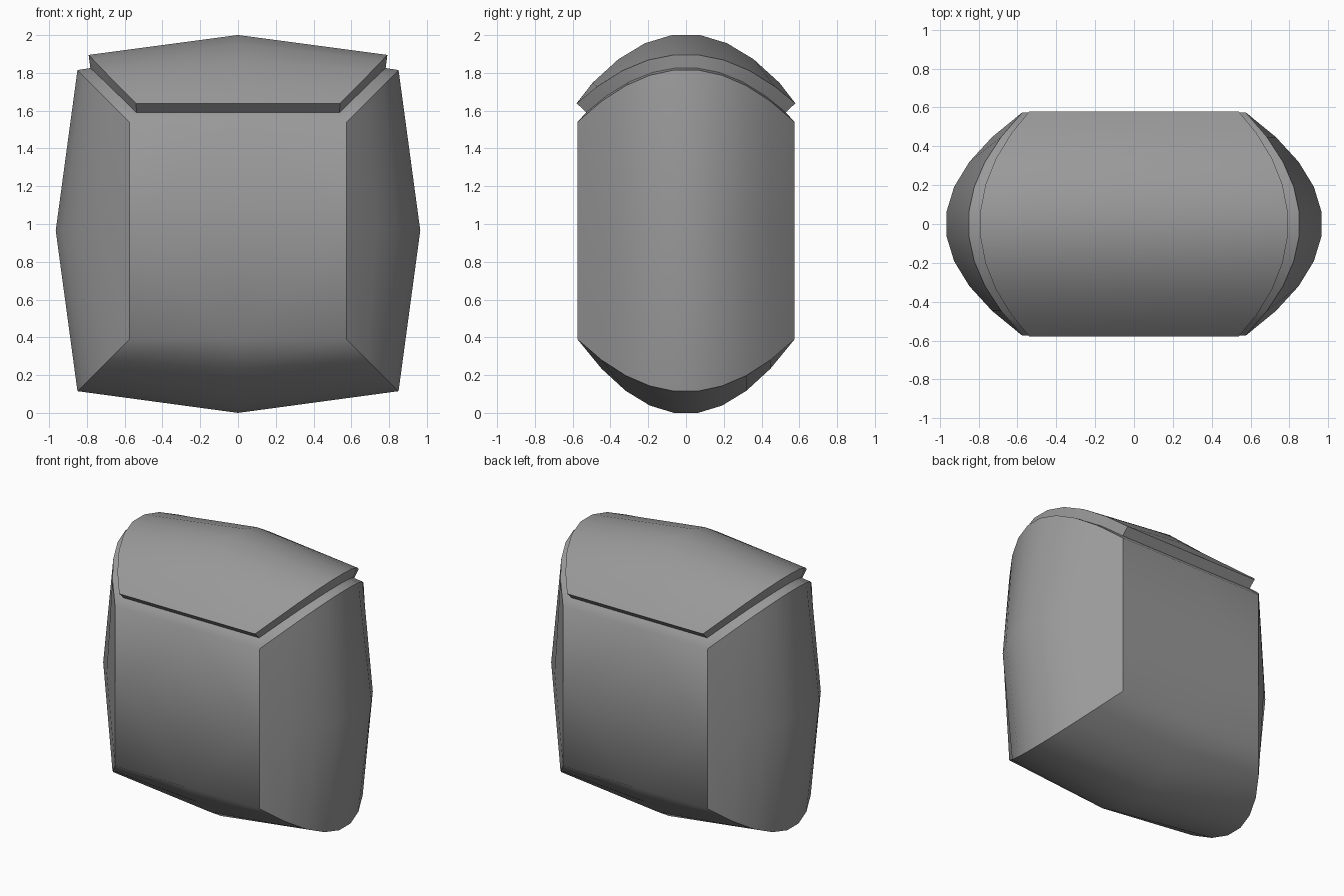
import bpy
import bmesh

if "Cube" in bpy.data.objects:
    bpy.data.objects.remove(bpy.data.objects["Cube"])

CZ = 0.965        # height of the body centre
HALF_Y = 0.575    # half depth
SEG = 9           # arc segments front to back


def bulge(peak, t):
    """Half-extent along the parabolic arc, t from -1 (front) to 1 (back)."""
    k = (t * t - 1 / SEG**2) / (1 - 1 / SEG**2)
    return peak + (0.575 - peak) * k


bm = bmesh.new()

# Body: eight-point rings (corners and edge midpoints) lofted front to back
rings = []
for i in range(SEG + 1):
    t = 2 * i / SEG - 1
    c, m = bulge(0.85, t), bulge(CZ, t)
    outline = [(-c, c), (0, m), (c, c), (m, 0), (c, -c), (0, -m), (-c, -c), (-m, 0)]
    rings.append([bm.verts.new((x, t * HALF_Y, z + CZ)) for x, z in outline])

top = []
for a, b in zip(rings, rings[1:]):
    for j in range(8):
        k = (j + 1) % 8
        f = bm.faces.new((a[j], a[k], b[k], b[j]))
        if j < 2:
            top.append(f)
for ring in (rings[0], rings[-1]):
    bm.faces.new(ring)
bmesh.ops.recalc_face_normals(bm, faces=bm.faces)

# Sharp seams: the four corner arcs and the upright edges of front and back
for a, b in zip(rings, rings[1:]):
    for j in (0, 2, 4, 6):
        bm.edges.get((a[j], b[j])).smooth = False
for ring in (rings[0], rings[-1]):
    for j, k in ((2, 3), (3, 4), (6, 7), (7, 0)):
        bm.edges.get((ring[j], ring[k])).smooth = False

# Raised lid: inset the top panel, then push it out
bmesh.ops.inset_region(bm, faces=top, thickness=0.069, depth=0,
                       use_even_offset=True, use_boundary=True)
bm.normal_update()
wall = bmesh.ops.inset_region(bm, faces=top, thickness=0, depth=0.07,
                              use_even_offset=True, use_boundary=True)["faces"]
bm.normal_update()
wall_set = set(wall)
for f in wall:
    for e in f.edges:
        inside = all(g in wall_set for g in e.link_faces)
        if not inside or e.calc_face_angle(0) > 0.7:
            e.smooth = False

for f in bm.faces:
    f.smooth = True

mesh = bpy.data.meshes.new("body_with_lid")
bm.to_mesh(mesh)
bm.free()
obj = bpy.data.objects.new("body_with_lid", mesh)
bpy.context.collection.objects.link(obj)

# Dark grey surface
mat = bpy.data.materials.new("dark_grey")
mat.diffuse_color = (0.32, 0.32, 0.32, 1)
mat.use_nodes = True
mat.node_tree.nodes["Principled BSDF"].inputs["Base Color"].default_value = mat.diffuse_color
mesh.materials.append(mat)
